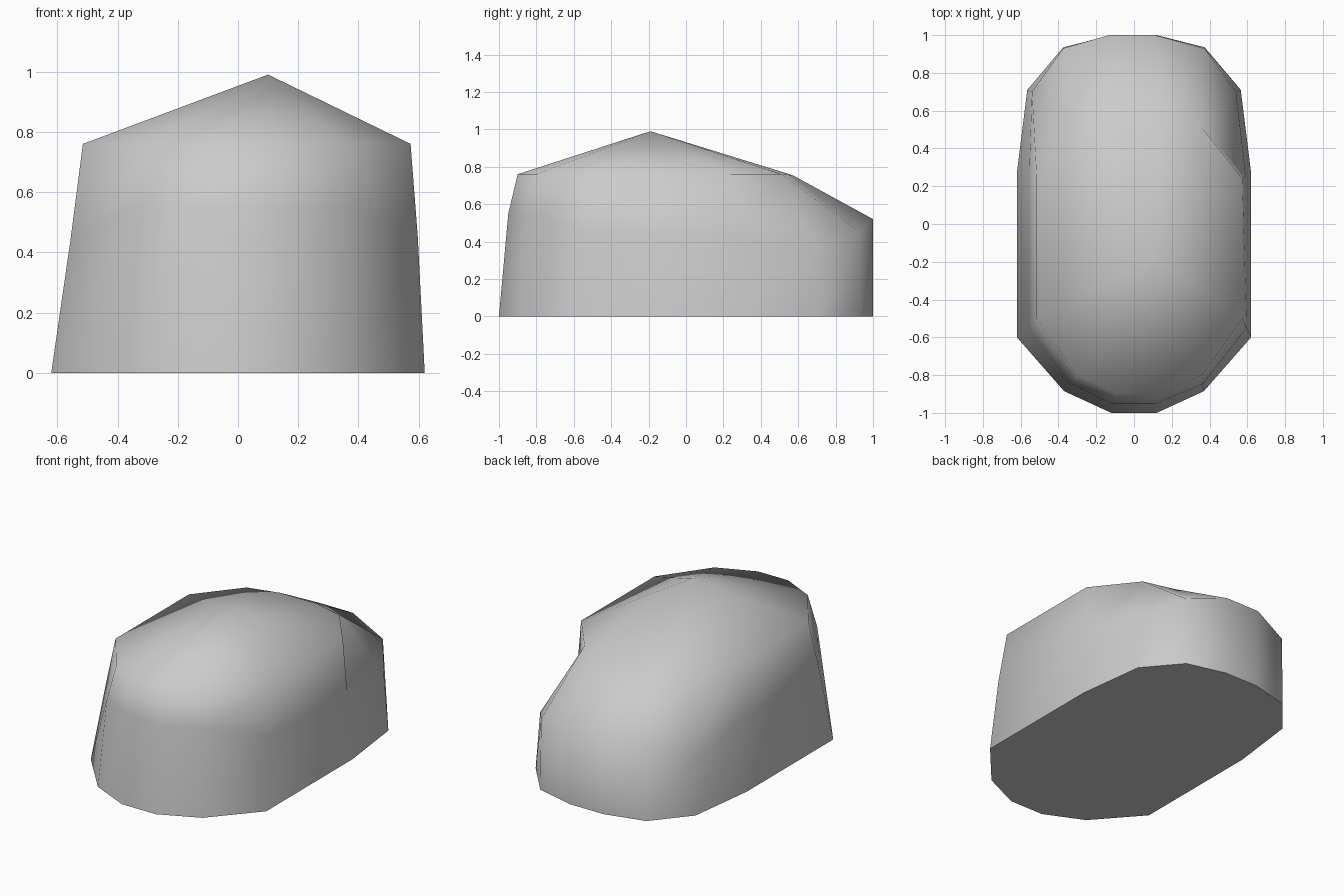
import bpy, bmesh

if "Cube" in bpy.data.objects:
    bpy.data.objects.remove(bpy.data.objects["Cube"])

# Right-hand and left-hand halves of each ring, front to back (x, y, z)
base_half = [(.12, -1, 0), (.37, -.885, 0), (.62, -.6, 0), (.62, .27, 0),
             (.565, .71, 0), (.375, .935, 0), (.12, 1, 0)]
mid_right = [(.12, -.95, .55), (.365, -.845, .55), (.597, -.55, .45), (.592, .255, .43),
             (.54, .7, .36), (.372, .93, .45), (.11, 1, .52)]
mid_left = [(-.12, -.95, .55), (-.335, -.845, .55), (-.555, -.55, .45), (-.555, .255, .43),
            (-.54, .7, .36), (-.375, .93, .45), (-.13, 1, .52)]
rim_right = [(.12, -.9, .76), (.36, -.8, .76), (.573, -.5, .76), (.573, .24, .76),
             (.36, .51, .76), (.16, .57, .755)]
rim_left = [(-.09, -.9, .76), (-.3, -.8, .76), (-.515, -.5, .76), (-.515, .24, .76),
            (-.295, .51, .76), (-.1, .57, .755)]

bm = bmesh.new()


def ring(right, left):
    """Closed loop: up the right side, back down the left."""
    return [bm.verts.new(p) for p in right + left[::-1]]


base = ring(base_half, [(-x, y, z) for x, y, z in base_half])
mid = ring(mid_right, mid_left)
rim = ring(rim_right, rim_left)
n = len(base)

# Lower wall
for i in range(n):
    j = (i + 1) % n
    bm.faces.new((base[i], base[j], mid[j], mid[i]))

# Upper wall and rear slope: the two rear corners share one rim point each
rim_of = [0, 1, 2, 3, 4, 4, 5, 6, 7, 7, 8, 9, 10, 11]
for i in range(n):
    j = (i + 1) % n
    a, b = rim[rim_of[i]], rim[rim_of[j]]
    bm.faces.new((mid[i], mid[j], a) if a is b else (mid[i], mid[j], b, a))

# Off-centre peak
peak = bm.verts.new((.1, -.19, .99))
for i in range(len(rim)):
    bm.faces.new((rim[i], rim[(i + 1) % len(rim)], peak))

for f in bm.faces:
    f.smooth = True

# Flat underside
bm.faces.new(base[::-1]).smooth = False
bmesh.ops.recalc_face_normals(bm, faces=bm.faces)
for e in bm.edges:
    if all(v in base for v in e.verts):
        e.smooth = False

mesh = bpy.data.meshes.new("rock")
bm.to_mesh(mesh)
bm.free()
bpy.context.collection.objects.link(bpy.data.objects.new("rock", mesh))
